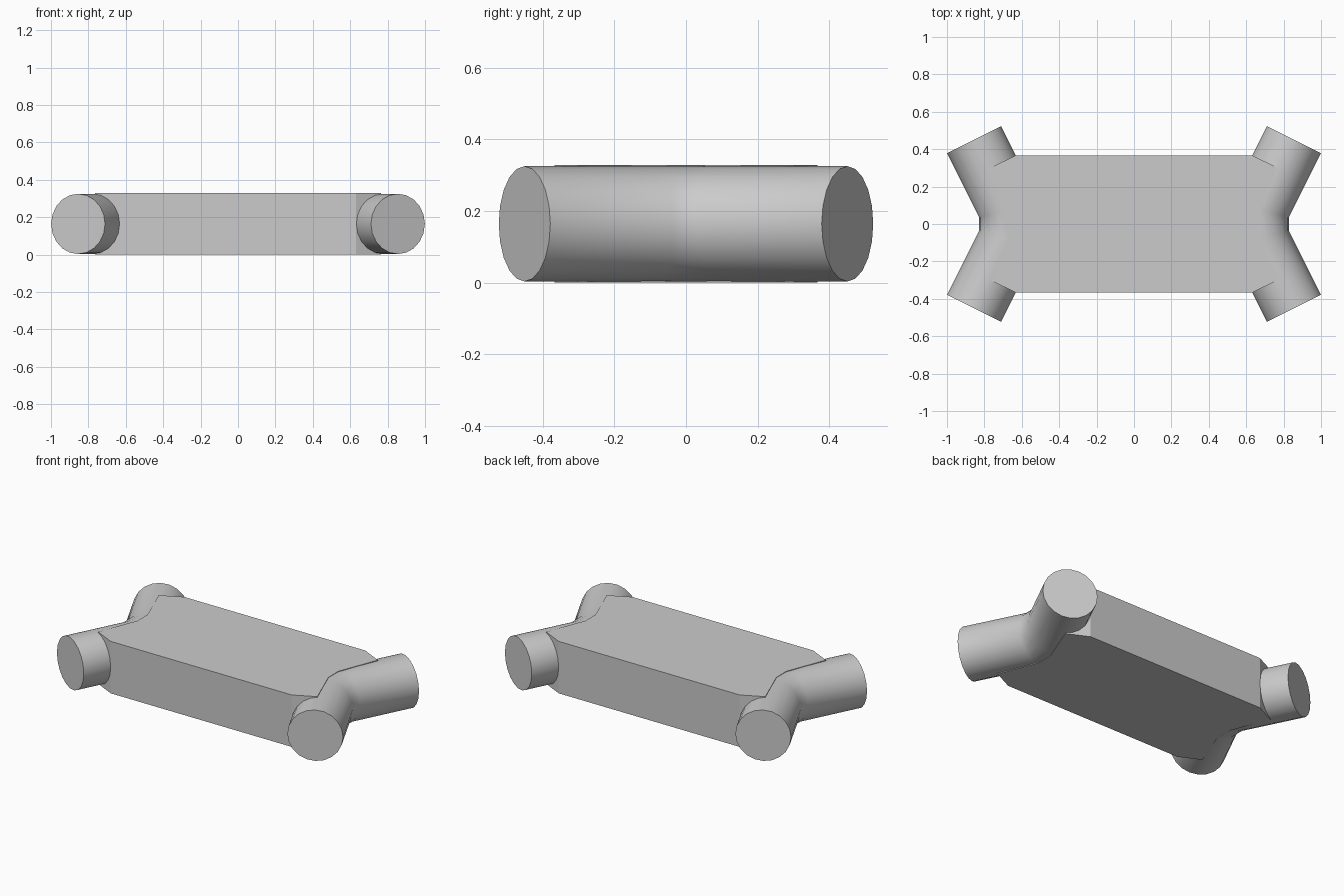
import bpy, bmesh, math
from mathutils import Vector

cube = bpy.data.objects.get("Cube")
if cube:
    bpy.data.objects.remove(cube, do_unlink=True)

grey = bpy.data.materials.new("light_grey")
grey.use_nodes = True
grey.diffuse_color = (0.6, 0.6, 0.6, 1)
grey.node_tree.nodes["Principled BSDF"].inputs["Base Color"].default_value = (0.6, 0.6, 0.6, 1)

R, MID, SIDES = 0.161, 0.164, 20


def add_object(name, bm):
    bmesh.ops.recalc_face_normals(bm, faces=bm.faces)
    mesh = bpy.data.meshes.new(name)
    bm.to_mesh(mesh)
    bm.free()
    mesh.materials.append(grey)
    obj = bpy.data.objects.new(name, mesh)
    bpy.context.collection.objects.link(obj)
    return obj


def bent_pipe(name, side):
    """Capped pipe with mitred joints, following a path in the horizontal plane."""
    path = [Vector((side * x, y, MID)) for x, y in
            ((0.855, -0.451), (0.667, -0.075), (0.667, 0.075), (0.855, 0.451))]
    bm = bmesh.new()
    rings = []
    for i, p in enumerate(path):
        dirs = [(b - a).normalized() for a, b in zip(path, path[1:])][max(i - 1, 0):i + 1]
        tangent = sum(dirs, Vector()).normalized()
        across = Vector((tangent.y, -tangent.x, 0)) / tangent.dot(dirs[0])
        ring = []
        for k in range(SIDES):
            a = math.tau * k / SIDES
            ring.append(bm.verts.new(p + R * (math.cos(a) * across + Vector((0, 0, math.sin(a))))))
        rings.append(ring)
    for a, b in zip(rings, rings[1:]):
        for k in range(SIDES):
            n = (k + 1) % SIDES
            bm.faces.new((a[k], a[n], b[n], b[k]))
    bm.faces.new(rings[0])
    bm.faces.new(rings[-1])
    obj = add_object(name, bm)
    bpy.ops.object.select_all(action='DESELECT')
    obj.select_set(True)
    bpy.context.view_layer.objects.active = obj
    bpy.ops.object.shade_smooth_by_angle(angle=math.radians(40))


# Flat body, its corners cut square to the pipes and its ends along their axes
quarter = [(0.667, 0.05), (0.765, 0.302), (0.632, 0.367)]
half = quarter + [(-x, y) for x, y in reversed(quarter)]
outline = half + [(-x, -y) for x, y in half]
bm = bmesh.new()
base = bm.faces.new([bm.verts.new((x, y, 0)) for x, y in outline])
top = bmesh.ops.extrude_face_region(bm, geom=[base])["geom"]
bmesh.ops.translate(bm, verts=[v for v in top if isinstance(v, bmesh.types.BMVert)], vec=(0, 0, 0.328))
add_object("body", bm)

# Forked pipes at both ends
bent_pipe("left_pipe", 1)
bent_pipe("right_pipe", -1)
